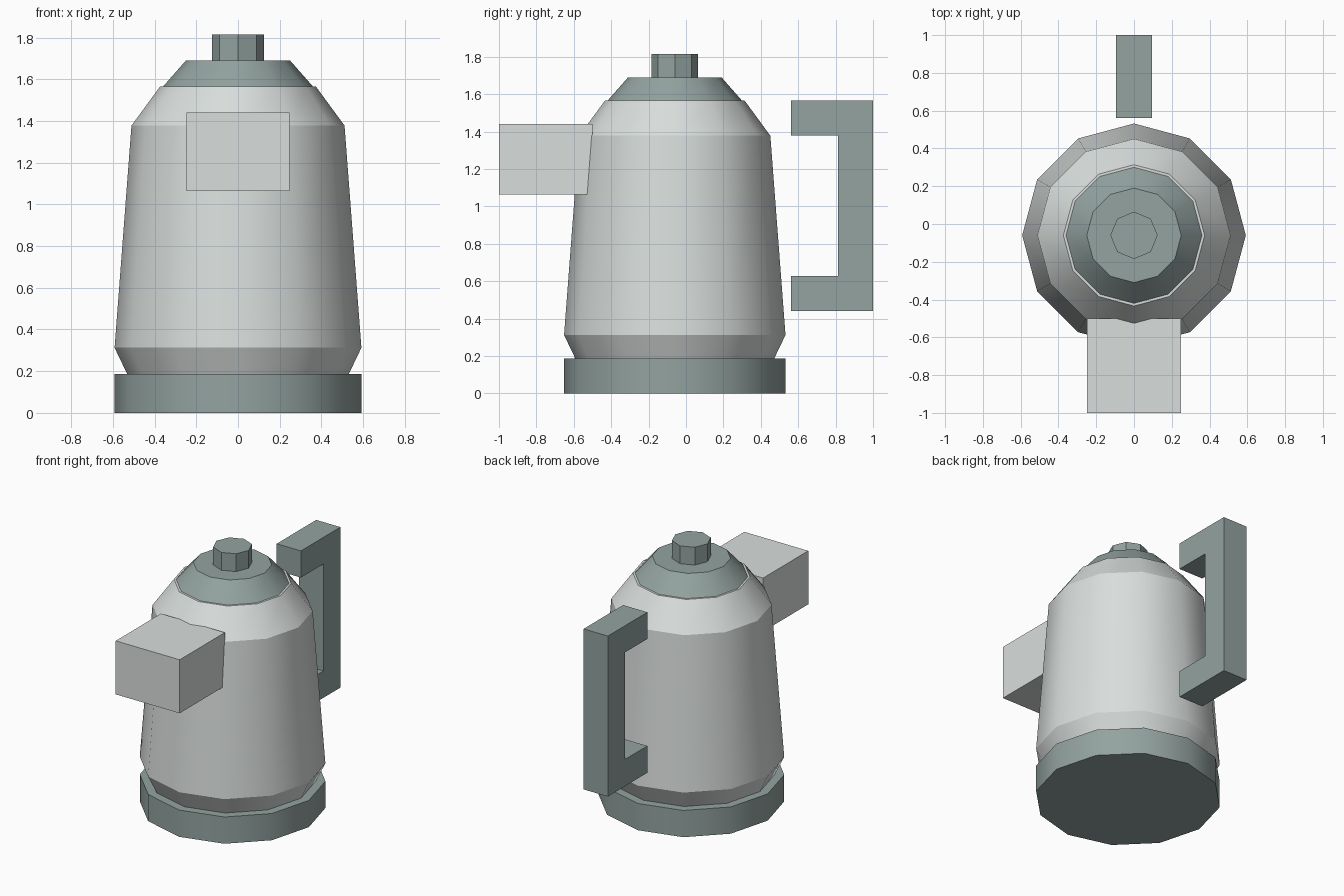
import bpy, bmesh, math

if "Cube" in bpy.data.objects:
    bpy.data.objects.remove(bpy.data.objects["Cube"])

CY = -0.06  # y of the pot axis


def material(name, rgb):
    lin = [((c / 255 + 0.055) / 1.055) ** 2.4 for c in rgb]
    m = bpy.data.materials.new(name)
    m.diffuse_color = (*lin, 1)
    m.use_nodes = True
    m.node_tree.nodes["Principled BSDF"].inputs["Base Color"].default_value = m.diffuse_color
    return m


LIGHT = material("light metal", (217, 222, 220))
DARK = material("dark metal", (147, 163, 160))


def finish(bm, name, mat):
    bmesh.ops.recalc_face_normals(bm, faces=bm.faces)
    me = bpy.data.meshes.new(name)
    bm.to_mesh(me)
    bm.free()
    me.materials.append(mat)
    ob = bpy.data.objects.new(name, me)
    bpy.context.collection.objects.link(ob)
    return ob


def turned(name, profile, sides, mat, smooth=True):
    """Closed stack of rings from (radius, z) pairs, smooth around, sharp between bands."""
    bm = bmesh.new()
    rings = []
    for r, z in profile:
        rings.append([bm.verts.new((r * math.cos(2 * math.pi * i / sides),
                                    CY + r * math.sin(2 * math.pi * i / sides), z))
                      for i in range(sides)])
    for a, b in zip(rings, rings[1:]):
        for i in range(sides):
            j = (i + 1) % sides
            bm.faces.new((a[i], a[j], b[j], b[i])).smooth = smooth
    bm.faces.new(rings[0][::-1])
    bm.faces.new(rings[-1])
    for e in bm.edges:
        if abs(e.verts[0].co.z - e.verts[1].co.z) < 1e-4:
            e.smooth = False
    return finish(bm, name, mat)


def extruded(name, outline, half_width, mat):
    """Side outline of (y, z) points, extruded across x."""
    bm = bmesh.new()
    face = bm.faces.new([bm.verts.new((-half_width, y, z)) for y, z in outline])
    ext = bmesh.ops.extrude_face_region(bm, geom=[face])["geom"]
    bmesh.ops.translate(bm, vec=(2 * half_width, 0, 0),
                        verts=[v for v in ext if isinstance(v, bmesh.types.BMVert)])
    return finish(bm, name, mat)


# Pot: base, body, lid and knob
turned("base", [(0.592, 0), (0.592, 0.1875)], 12, DARK)
turned("body", [(0.532, 0.1875), (0.592, 0.3125), (0.511, 1.378), (0.374, 1.565)], 12, LIGHT)
turned("lid", [(0.36, 1.565), (0.25, 1.69)], 12, DARK)
turned("knob", [(0.125, 1.69), (0.125, 1.815)], 8, DARK, smooth=False)

# Boxy spout at the front
extruded("spout", [(-1, 1.065), (-0.5, 1.065), (-0.5, 1.44), (-1, 1.44)], 0.248, LIGHT)

# C-shaped handle at the back
extruded("handle", [(0.5625, 0.44), (1, 0.44), (1, 1.565), (0.5625, 1.565),
                    (0.5625, 1.378), (0.8125, 1.378), (0.8125, 0.628), (0.5625, 0.628)],
         0.094, DARK)
